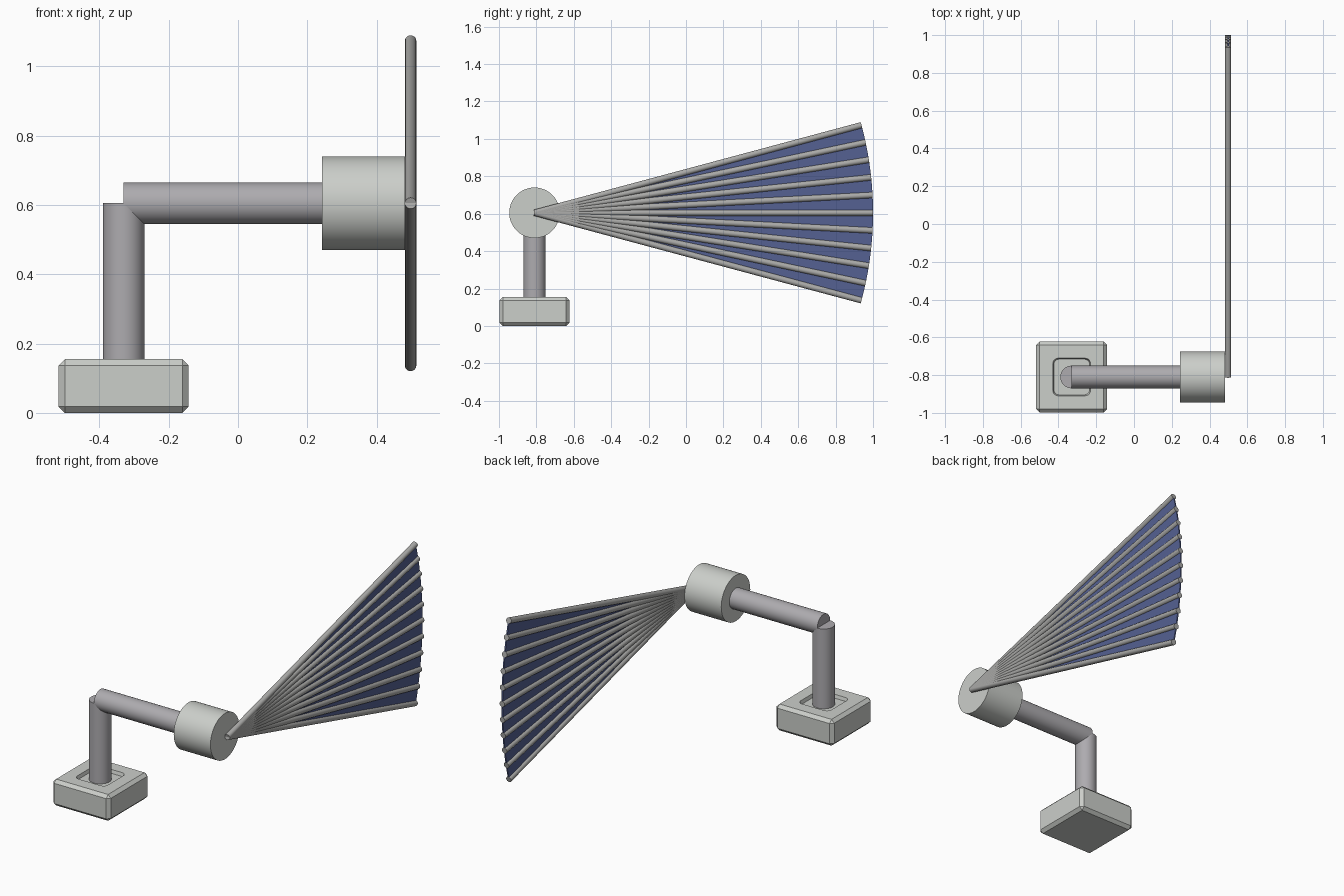
import bpy, bmesh
from math import sin, cos, radians, pi
from mathutils import Vector

cube = bpy.data.objects.get("Cube")
if cube:
    bpy.data.objects.remove(cube, do_unlink=True)

PIVOT_Y, PIVOT_Z = -0.81, 0.605
POST_X, FAN_X = -0.33, 0.498
RIBS, SPREAD, REACH, RIB_R = 11, 30, 1.81, 0.0165


def material(name, color):
    m = bpy.data.materials.new(name)
    m.use_nodes = True
    m.diffuse_color = (*color, 1)
    m.node_tree.nodes["Principled BSDF"].inputs["Base Color"].default_value = (*color, 1)
    return m


light_grey = material("light grey", (0.60, 0.62, 0.59))
warm_grey = material("mid grey", (0.42, 0.41, 0.43))
rib_grey = material("rib grey", (0.40, 0.40, 0.39))
blue = material("fabric blue", (0.09, 0.12, 0.29))


def finish(bm, name, mat):
    bmesh.ops.recalc_face_normals(bm, faces=bm.faces)
    mesh = bpy.data.meshes.new(name)
    bm.to_mesh(mesh)
    bm.free()
    obj = bpy.data.objects.new(name, mesh)
    bpy.context.collection.objects.link(obj)
    if mat:
        mesh.materials.append(mat)
    return obj


def rod(name, start, end, radius, sides, mat):
    """Capped cylinder between two points."""
    start, end = Vector(start), Vector(end)
    bm = bmesh.new()
    bmesh.ops.create_cone(bm, cap_ends=True, segments=sides, radius1=radius,
                          radius2=radius, depth=(end - start).length)
    obj = finish(bm, name, mat)
    obj.location = (start + end) / 2
    obj.rotation_euler = (end - start).to_track_quat("Z", "Y").to_euler()
    bpy.ops.object.select_all(action="DESELECT")
    obj.select_set(True)
    bpy.context.view_layer.objects.active = obj
    bpy.ops.object.shade_smooth_by_angle(angle=radians(30))
    return obj


def block(size, center):
    bm = bmesh.new()
    bmesh.ops.create_cube(bm, size=1)
    bmesh.ops.scale(bm, vec=size, verts=bm.verts)
    bmesh.ops.translate(bm, vec=center, verts=bm.verts)
    return bm


# Chamfered base with a shallow rounded recess on top
bm = block((0.375, 0.375, 0.155), (POST_X, PIVOT_Y, 0.0775))
bmesh.ops.bevel(bm, geom=bm.edges[:], offset=0.018, segments=1, affect="EDGES")
base = finish(bm, "base", light_grey)

bm = block((0.21, 0.21, 0.04), (POST_X, PIVOT_Y, 0.155))
upright = [e for e in bm.edges if abs(e.verts[0].co.z - e.verts[1].co.z) > 0.01]
bmesh.ops.bevel(bm, geom=upright, offset=0.03, segments=5, profile=0.5, affect="EDGES")
for v in bm.verts:
    if v.co.z < 0.15:
        v.co.x = POST_X + (v.co.x - POST_X) * 0.9
        v.co.y = PIVOT_Y + (v.co.y - PIVOT_Y) * 0.9
cutter = finish(bm, "recess_cutter", light_grey)
cutter.hide_render = True
cutter.hide_set(True)
cut = base.modifiers.new("recess", "BOOLEAN")
cut.operation, cut.solver, cut.object = "DIFFERENCE", "EXACT", cutter

# Post, arm and hub
rod("post", (POST_X, PIVOT_Y, 0.1), (POST_X, PIVOT_Y, PIVOT_Z), 0.06, 48, warm_grey)
rod("arm", (POST_X, PIVOT_Y, PIVOT_Z), (0.25, PIVOT_Y, PIVOT_Z), 0.06, 48, warm_grey)
rod("hub", (0.243, PIVOT_Y, PIVOT_Z), (0.482, PIVOT_Y, PIVOT_Z), 0.135, 96, light_grey)


def fan_point(angle, x=FAN_X):
    return Vector((x, PIVOT_Y + REACH * cos(angle), PIVOT_Z + REACH * sin(angle)))


# Fan ribs, with a thin fabric panel in each gap
angles = [radians(SPREAD * (i / (RIBS - 1) - 0.5)) for i in range(RIBS)]
for i, a in enumerate(angles):
    rod(f"fan_rib_{i + 1}", (FAN_X, PIVOT_Y, PIVOT_Z), fan_point(a), RIB_R, 24, rib_grey)

HALF = 0.004
for i, (a, b) in enumerate(zip(angles, angles[1:])):
    bm = bmesh.new()
    sides = []
    for x in (FAN_X - HALF, FAN_X + HALF):
        corners = [Vector((x, PIVOT_Y, PIVOT_Z))]
        corners += [fan_point(a + (b - a) * t / 4, x) for t in range(5)]
        sides.append([bm.verts.new(c) for c in corners])
        bm.faces.new(sides[-1])
    n = len(sides[0])
    for k in range(n):
        j = (k + 1) % n
        bm.faces.new((sides[0][k], sides[0][j], sides[1][j], sides[1][k]))
    finish(bm, f"fan_panel_{i + 1}", blue)
